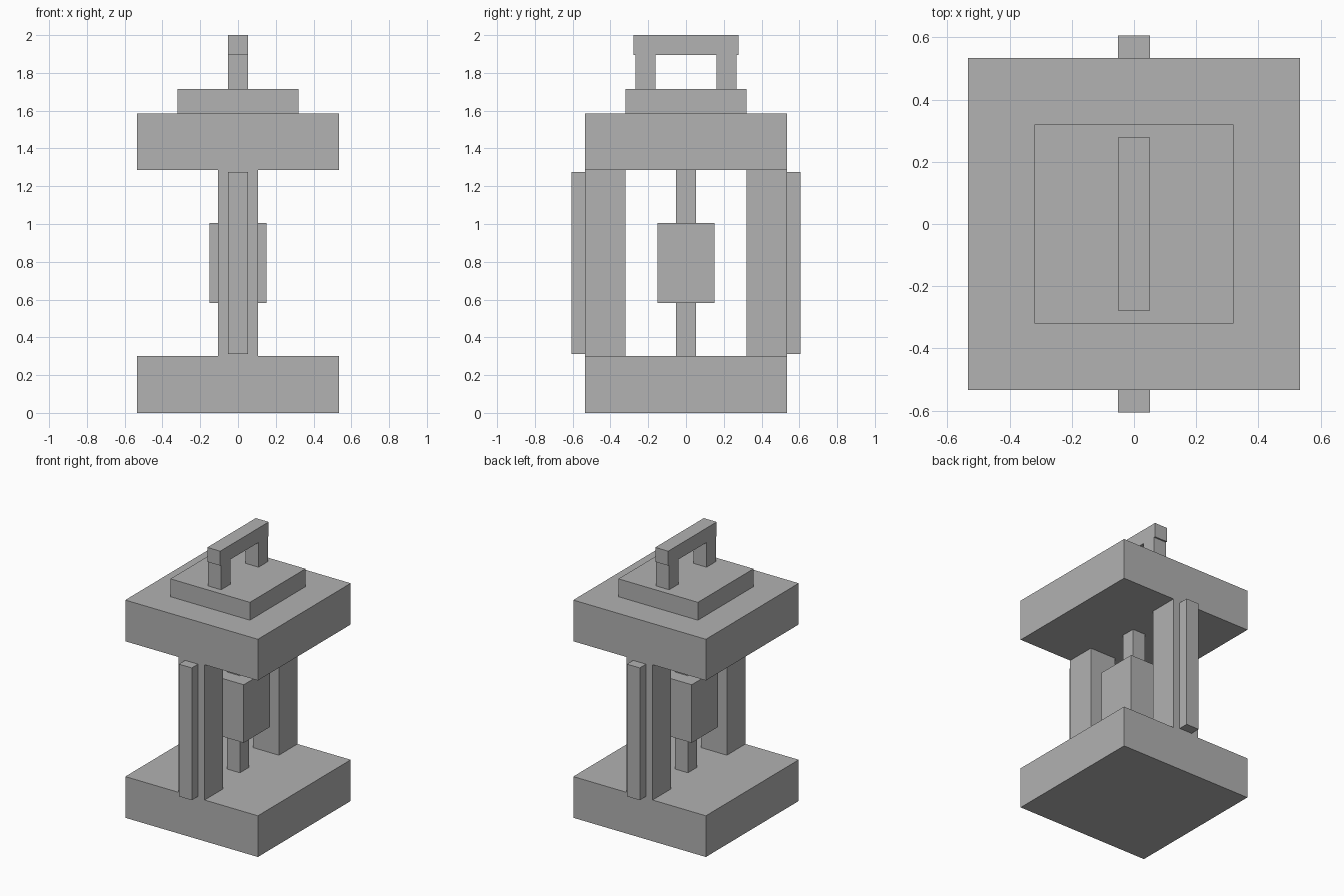
import bpy
import bmesh
from mathutils import Matrix, Vector

default_cube = bpy.data.objects.get("Cube")
if default_cube:
    bpy.data.objects.remove(default_cube, do_unlink=True)

# Single stone colour
GREY = (0.445, 0.445, 0.445, 1.0)
stone = bpy.data.materials.new("stone grey")
stone.use_nodes = True
stone.diffuse_color = GREY
stone.node_tree.nodes["Principled BSDF"].inputs["Base Color"].default_value = GREY


def box(name, x, y, z):
    """Flat-sided block spanning the (min, max) pairs on each axis."""
    spans = (x, y, z)
    centre = Vector([(a + b) / 2 for a, b in spans])
    size = Vector([b - a for a, b in spans])
    bm = bmesh.new()
    bmesh.ops.create_cube(bm, size=1)
    bmesh.ops.transform(bm, verts=bm.verts, matrix=Matrix.Diagonal(size).to_4x4())
    mesh = bpy.data.meshes.new(name)
    bm.to_mesh(mesh)
    bm.free()
    mesh.materials.append(stone)
    obj = bpy.data.objects.new(name, mesh)
    obj.location = centre
    bpy.context.collection.objects.link(obj)


def centred(half):
    return (-half, half)


SLAB = centred(0.534)
CAP = centred(0.32)
BAR = centred(0.052)
FLOOR, CEILING, ROOF, CAP_TOP, GRIP = 0.3, 1.285, 1.585, 1.715, 1.895

# Base, roof slab and raised cap
box("base", SLAB, SLAB, (0, FLOOR))
box("roof_slab", SLAB, SLAB, (CEILING, ROOF))
box("roof_cap", CAP, CAP, (ROOF, CAP_TOP))

# Central rod carrying the lamp block
box("central_rod", BAR, BAR, (FLOOR, CEILING))
box("lamp_block", centred(0.152), centred(0.152), (0.583, 1.006))

# Pillars, outer strips and handle posts, mirrored front to back
for side, sign in (("front", -1), ("back", 1)):
    def span(inner, outer):
        return tuple(sorted((sign * inner, sign * outer)))

    box(side + "_pillar", centred(0.105), span(0.32, 0.534), (FLOOR, CEILING))
    box(side + "_strip", BAR, span(0.534, 0.606), (0.312, 1.275))
    box(side + "_handle_post", BAR, span(0.162, 0.268), (CAP_TOP, GRIP))

# Handle grip across the posts
box("handle_grip", BAR, centred(0.279), (GRIP, 2.0))
